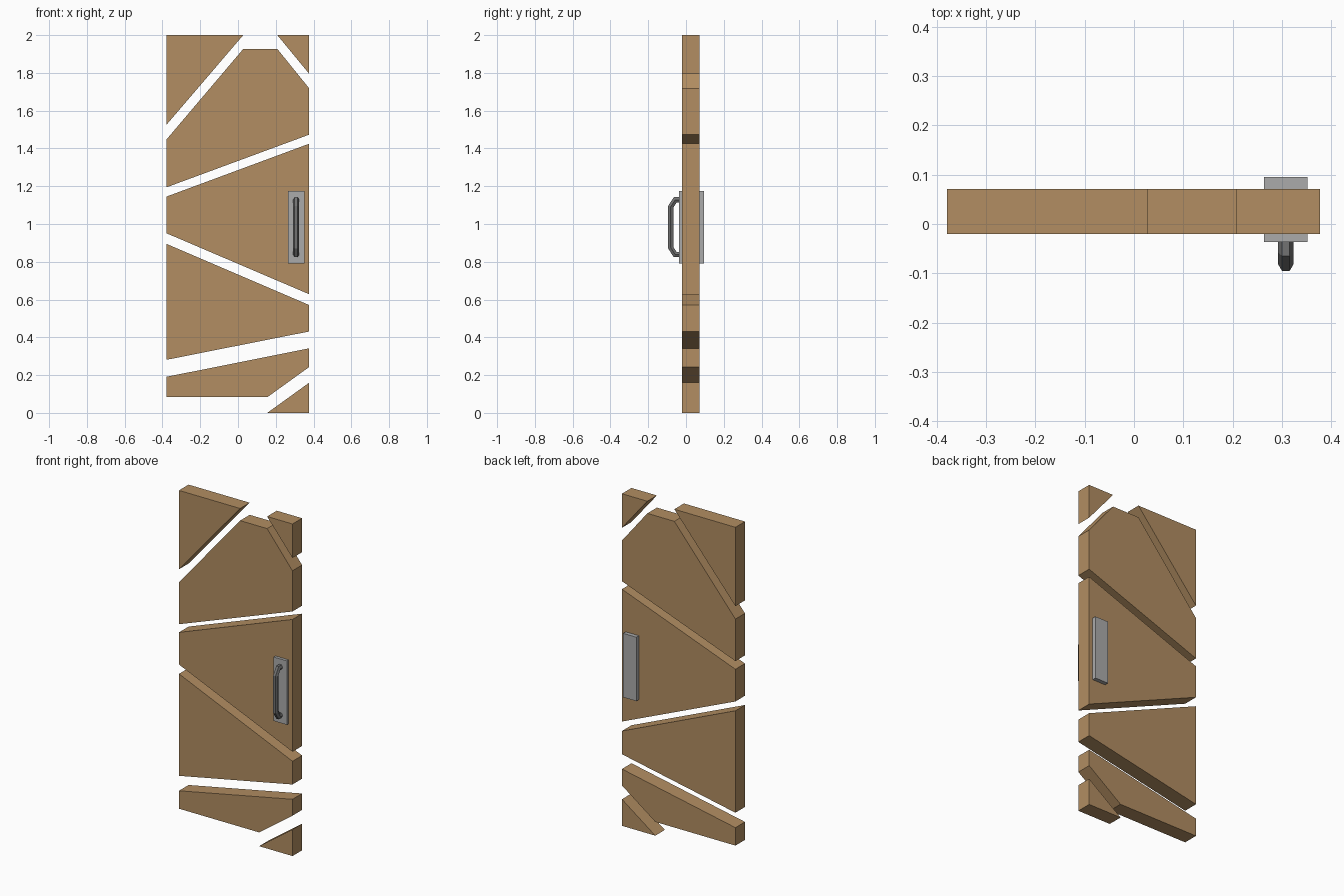
import bpy, bmesh, math
from mathutils import Vector

if "Cube" in bpy.data.objects:
    bpy.data.objects.remove(bpy.data.objects["Cube"])


def material(name, rgb):
    m = bpy.data.materials.new(name)
    m.diffuse_color = (*rgb, 1)
    m.use_nodes = True
    m.node_tree.nodes["Principled BSDF"].inputs["Base Color"].default_value = m.diffuse_color
    return m


wood = material("tan wood", (0.445, 0.27, 0.122))
steel = material("light steel", (0.41, 0.41, 0.41))
dark_steel = material("dark steel", (0.17, 0.17, 0.17))


def finish(name, bm, mat):
    bmesh.ops.recalc_face_normals(bm, faces=bm.faces)
    mesh = bpy.data.meshes.new(name)
    bm.to_mesh(mesh)
    bm.free()
    mesh.materials.append(mat)
    obj = bpy.data.objects.new(name, mesh)
    bpy.context.collection.objects.link(obj)


def slab(name, outline, y0, y1, mat):
    """Extrude an (x, z) outline from y0 to y1."""
    bm = bmesh.new()
    face = bm.faces.new([bm.verts.new((x, y0, z)) for x, z in outline])
    ext = bmesh.ops.extrude_face_region(bm, geom=[face])
    moved = [v for v in ext["geom"] if isinstance(v, bmesh.types.BMVert)]
    bmesh.ops.translate(bm, verts=moved, vec=(0, y1 - y0, 0))
    finish(name, bm, mat)


# Door panels, separated by slanted gaps
L, R = -0.379, 0.377
panels = {
    "top_left_corner": [(L, 2), (0.028, 2), (L, 1.525)],
    "top_right_corner": [(0.208, 2), (R, 2), (R, 1.795)],
    "upper_panel": [(L, 1.447), (0.028, 1.927), (0.208, 1.927),
                    (R, 1.718), (R, 1.473), (L, 1.194)],
    "middle_panel": [(L, 1.145), (R, 1.425), (R, 0.628), (L, 0.951)],
    "lower_panel": [(L, 0.895), (R, 0.571), (R, 0.431), (L, 0.281)],
    "bottom_panel": [(L, 0.191), (R, 0.342), (R, 0.243), (0.155, 0.083), (L, 0.083)],
    "bottom_right_corner": [(0.155, 0), (R, 0), (R, 0.16)],
}
for name, outline in panels.items():
    slab(name, outline, -0.02, 0.071, wood)

# Handle plate passing through the door
slab("handle_plate", [(0.264, 0.79), (0.352, 0.79), (0.352, 1.175), (0.264, 1.175)],
     -0.037, 0.095, steel)


# Hexagonal pull bar, swept along a bent path in the y-z plane with mitred corners
def pull_bar(name, cx, path, radius, mat):
    bm = bmesh.new()
    pts = [Vector(p) for p in path]
    rings = []
    for i, p in enumerate(pts):
        a = (p - pts[i - 1]).normalized() if i else (pts[1] - p).normalized()
        b = (pts[i + 1] - p).normalized() if i < len(pts) - 1 else a
        t = (a + b).normalized()
        normal = Vector((-t.y, t.x)) / t.dot(a)
        ring = []
        for k in range(6):
            ang = k * math.pi / 3
            q = p + normal * radius * math.sin(ang)
            ring.append(bm.verts.new((cx + radius * math.cos(ang), q.x, q.y)))
        rings.append(ring)
    for r0, r1 in zip(rings, rings[1:]):
        for k in range(6):
            j = (k + 1) % 6
            bm.faces.new((r0[k], r0[j], r1[j], r1[k]))
    bm.faces.new(rings[0])
    bm.faces.new(rings[-1])
    finish(name, bm, mat)


mid = 0.983
half = [(-0.03, 0.145), (-0.057, 0.145), (-0.081, 0.108)]
path = [(y, mid + d) for y, d in half] + [(y, mid - d) for y, d in reversed(half)]
pull_bar("handle_bar", 0.308, path, 0.016, dark_steel)
